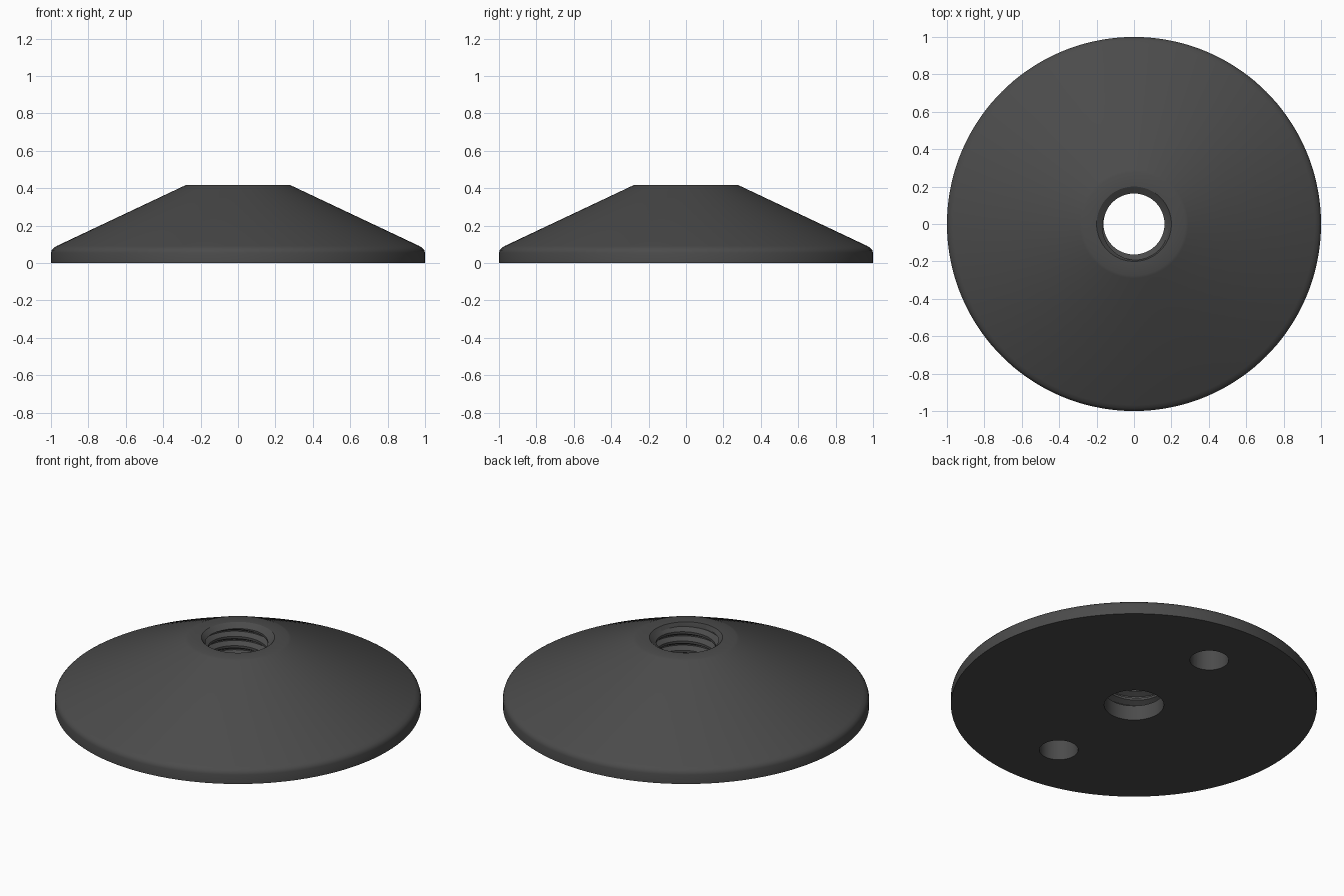
import bpy, bmesh, math

if "Cube" in bpy.data.objects:
    bpy.data.objects.remove(bpy.data.objects["Cube"])

SEG = 144
PITCH, R_MINOR, R_MAJOR = 0.056, 0.163, 0.193
Z_LOW, Z_HIGH = 0.09, 0.395          # extent of the thread
PHASES = [(0.0, R_MINOR), (0.25, R_MINOR), (0.56, R_MAJOR), (0.69, R_MAJOR), (1.0, R_MINOR)]


def thread_radius(phase):
    """Radius of the trapezoid thread at a phase of one pitch."""
    phase %= 1.0
    for (a, ra), (b, rb) in zip(PHASES, PHASES[1:]):
        if phase <= b:
            return ra + (rb - ra) * (phase - a) / (b - a)


def thread_rows(turn):
    """Bore points from top to bottom; rows climb along the helix."""
    rows = []
    for t in range(7, -2, -1):
        for ph, _ in reversed(PHASES[:4]):
            z = Z_LOW + PITCH * (t + ph + turn)
            zc = min(max(z, Z_LOW), Z_HIGH)
            rows.append((thread_radius((zc - Z_LOW) / PITCH - turn), zc))
    return rows


# Outer section: flat base, rounded rim, cone, flat top, bore chamfer
outer = [(R_MINOR, 0), (1, 0), (1, 0.055), (0.996, 0.069), (0.986, 0.081), (0.968, 0.092),
         (0.29, 0.412), (0.275, 0.418), (0.2, 0.418)]

# Body: revolve section, with helical thread inside
bm = bmesh.new()
columns = []
for j in range(SEG + 1):
    turn = j / SEG
    a = 2 * math.pi * turn
    pts = outer + thread_rows(turn) + [(R_MINOR, Z_LOW)]
    columns.append([bm.verts.new((r * math.cos(a), r * math.sin(a), z)) for r, z in pts])
for c, d in zip(columns, columns[1:]):
    n = len(c)
    for i in range(n):
        k = (i + 1) % n
        bm.faces.new((c[i], d[i], d[k], c[k]))
bmesh.ops.remove_doubles(bm, verts=bm.verts[:], dist=1e-5)
bmesh.ops.recalc_face_normals(bm, faces=bm.faces[:])
mesh = bpy.data.meshes.new("flange_nut")
bm.to_mesh(mesh)
bm.free()
nut = bpy.data.objects.new("flange_nut", mesh)
bpy.context.collection.objects.link(nut)

# Two blind spanner holes in the base
for side in (1, -1):
    bpy.ops.mesh.primitive_cylinder_add(vertices=48, radius=0.106, depth=0.32,
                                        location=(0, 0.64 * side, 0))
    cutter = bpy.context.object
    cutter.name = "pin_hole_cutter"
    cutter.hide_render = True
    mod = nut.modifiers.new("pin_hole", 'BOOLEAN')
    mod.operation = 'DIFFERENCE'
    mod.solver = 'EXACT'
    mod.object = cutter
    bpy.context.view_layer.objects.active = nut
    bpy.ops.object.modifier_apply(modifier=mod.name)
    bpy.data.objects.remove(cutter)

# Dark finish and smooth shading
mat = bpy.data.materials.new("dark_steel")
mat.diffuse_color = (0.07, 0.07, 0.07, 1)
mat.use_nodes = True
mat.node_tree.nodes["Principled BSDF"].inputs["Base Color"].default_value = mat.diffuse_color
nut.data.materials.clear()
nut.data.materials.append(mat)
bpy.ops.object.select_all(action='DESELECT')
nut.select_set(True)
bpy.context.view_layer.objects.active = nut
bpy.ops.object.shade_smooth_by_angle(angle=math.radians(25))
